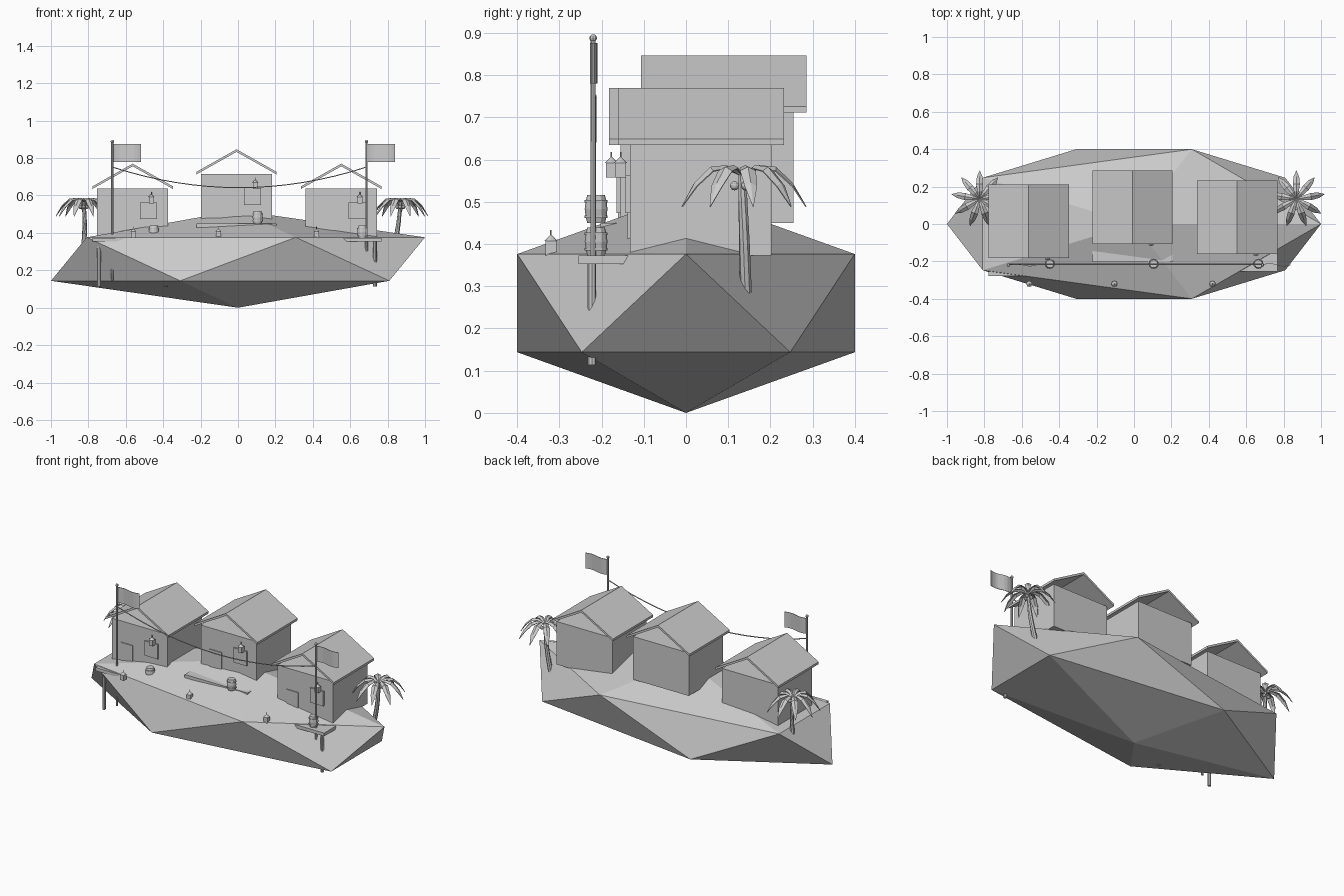
import bpy, bmesh, math
from mathutils import Vector, Matrix

if "Cube" in bpy.data.objects:
    bpy.data.objects.remove(bpy.data.objects["Cube"])

grey = bpy.data.materials.new("plain_grey")
grey.use_nodes = True
grey.diffuse_color = (0.6, 0.6, 0.6, 1)
grey.node_tree.nodes["Principled BSDF"].inputs["Base Color"].default_value = (0.6, 0.6, 0.6, 1)


def finish(name, bm):
    bmesh.ops.recalc_face_normals(bm, faces=bm.faces)
    mesh = bpy.data.meshes.new(name)
    bm.to_mesh(mesh)
    bm.free()
    mesh.materials.append(grey)
    ob = bpy.data.objects.new(name, mesh)
    bpy.context.collection.objects.link(ob)
    return ob


def add_box(bm, lo, hi):
    lo, hi = Vector(lo), Vector(hi)
    m = Matrix.Translation((lo + hi) / 2) @ Matrix.Diagonal((*(hi - lo), 1))
    bmesh.ops.create_cube(bm, size=1, matrix=m)


def box(name, lo, hi):
    bm = bmesh.new()
    add_box(bm, lo, hi)
    return finish(name, bm)


def add_lathe(bm, profile, origin, sides):
    """Stack rings of (radius, height) and close both ends."""
    rings = []
    for r, z in profile:
        rings.append([bm.verts.new(Vector(origin) + Vector((
            r * math.cos(math.tau * i / sides), r * math.sin(math.tau * i / sides), z)))
            for i in range(sides)])
    for a, b in zip(rings, rings[1:]):
        for i in range(sides):
            j = (i + 1) % sides
            bm.faces.new((a[i], a[j], b[j], b[i]))
    bm.faces.new(rings[0])
    bm.faces.new(rings[-1])


def tube(name, points, radii, sides):
    """Sweep a horizontal or upright ring along points."""
    bm = bmesh.new()
    points = [Vector(p) for p in points]
    rings = []
    for k, p in enumerate(points):
        d = points[min(k + 1, len(points) - 1)] - points[max(k - 1, 0)]
        q = d.to_track_quat('Z', 'Y')
        rings.append([bm.verts.new(p + q @ Vector((math.cos(math.tau * i / sides),
                     math.sin(math.tau * i / sides), 0)) * radii[k]) for i in range(sides)])
    for a, b in zip(rings, rings[1:]):
        for i in range(sides):
            j = (i + 1) % sides
            bm.faces.new((a[i], a[j], b[j], b[i]))
    bm.faces.new(rings[0])
    bm.faces.new(rings[-1])
    return finish(name, bm)


def lantern(name, x, y, z):
    bm = bmesh.new()
    add_box(bm, (x - .013, y - .013, z), (x + .013, y + .013, z + .034))
    bmesh.ops.create_cone(bm, cap_ends=True, segments=8, radius1=.016, radius2=.002,
                          depth=.014, matrix=Matrix.Translation((x, y, z + .041)))
    add_lathe(bm, [(.002, .045), (.002, .06)], (x, y, z), 6)
    return finish(name, bm)


def barrel(name, x, y, z):
    bm = bmesh.new()
    add_lathe(bm, [(.021, 0), (.025, .016), (.027, .033), (.025, .05), (.021, .066)], (x, y, z), 12)
    for h in (.012, .048):
        add_lathe(bm, [(.0275, h), (.0275, h + .006)], (x, y, z), 12)
    return finish(name, bm)


# Faceted rock island
bm = bmesh.new()
bmesh.ops.create_icosphere(bm, subdivisions=1, radius=1)
zs = [v.co.z for v in bm.verts]
for v in bm.verts:
    v.co = Vector((v.co.x * 1.118, v.co.y * .47, (v.co.z / max(zs) + 1) * .26))
finish("island", bm)


# Huts with open gable roofs and raised porches
def hut(side, cx, front, base):
    half, depth, wall = .19, .335, .265
    box(side + "_hut_walls", (cx - half, front, base), (cx + half, front + depth, base + wall))
    bm = bmesh.new()
    y0, y1, t = front - .027, front + depth + .03, .014
    for s in (-1, 1):
        section = [(0, .397), (s * .215, .276), (s * .215, .262), (0, .397 - t)]
        ends = [[bm.verts.new((cx + u, y, base + h)) for u, h in section] for y in (y0, y1)]
        for i in range(4):
            j = (i + 1) % 4
            bm.faces.new((ends[0][i], ends[0][j], ends[1][j], ends[1][i]))
        bm.faces.new(ends[0])
        bm.faces.new(ends[1])
    finish(side + "_hut_roof", bm)
    box(side + "_hut_door", (cx - .125, front - .006, base), (cx - .045, front + .01, base + .135))
    box(side + "_hut_window", (cx + .04, front - .01, base + .1), (cx + .13, front + .01, base + .19))
    lantern(side + "_hut_lantern", cx + .1, front - .022, base + .185)
    box(side + "_porch", (cx - .215, front - .122, base - .02), (cx + .215, front + .002, base))
    bm = bmesh.new()
    for s in (-1, 1):
        add_lathe(bm, [(.01, -.26), (.01, -.01)], (cx + s * .18, front - .09, base), 8)
    finish(side + "_porch_posts", bm)
    barrel(side + "_barrel", cx + .113, -.213, base)


hut("right", -.563, -.155, .373)
hut("middle", -.008, -.08, .45)
hut("left", .552, -.133, .373)

# Lanterns along the front edge
for i, x in enumerate((-.56, -.105, .42)):
    lantern("ground_lantern_%d" % (i + 1), x, -.32, .373)

# Flagpoles with waving flags
for side, x in (("right", -.672), ("left", .687)):
    bm = bmesh.new()
    add_lathe(bm, [(.007, .145), (.006, .885)], (x, -.22, 0), 8)
    bmesh.ops.create_uvsphere(bm, u_segments=8, v_segments=6, radius=.009,
                              matrix=Matrix.Translation((x, -.22, .888)))
    finish(side + "_flagpole", bm)
    bm = bmesh.new()
    n = 8
    cols = [[bm.verts.new((x + .153 * i / n, -.22 + .007 * math.sin(math.tau * i / n), z))
             for z in (.78, .876)] for i in range(n + 1)]
    for a, b in zip(cols, cols[1:]):
        bm.faces.new((a[0], b[0], b[1], a[1]))
    flag = finish(side + "_flag", bm)
    mod = flag.modifiers.new("thickness", 'SOLIDIFY')
    mod.thickness = .003

# Sagging rope between the poles
steps = [i / 16 for i in range(17)]
tube("rope", [(-.672 + 1.359 * t, -.215, .642 + .11 * (2 * t - 1) ** 2) for t in steps],
     [.003] * 17, 6)


# Palm trees with folded, drooping leaves
def palm(side, base, top):
    base, top = Vector(base), Vector(top)
    pts = []
    for i in range(6):
        t = i / 5
        p = base.lerp(top, t)
        p.x += .008 * math.sin(math.pi * t)
        pts.append(p)
    tube(side + "_palm_trunk", pts, [.014, .0135, .013, .012, .011, .009], 8)
    bm = bmesh.new()
    spine = [(.0, .0, .004), (.04, .022, .013), (.08, .018, .019), (.12, -.02, .015), (.152, -.075, .001)]
    count = 9
    for k in range(count):
        a = math.tau * (k + .25) / count
        out, across = Vector((math.cos(a), math.sin(a), 0)), Vector((-math.sin(a), math.cos(a), 0))
        rows = []
        for r, h, w in spine:
            mid = top + out * r + Vector((0, 0, h))
            drop = Vector((0, 0, -w * .5))
            rows.append([bm.verts.new(p) for p in (mid - across * w + drop, mid, mid + across * w + drop)])
        for p, q in zip(rows, rows[1:]):
            for i in (0, 1):
                bm.faces.new((p[i], p[i + 1], q[i + 1], q[i]))
    leaves = finish(side + "_palm_leaves", bm)
    leaves.modifiers.new("thickness", 'SOLIDIFY').thickness = .003
    bm = bmesh.new()
    for k in range(3):
        a = math.tau * k / 3 + .5
        bmesh.ops.create_icosphere(bm, subdivisions=2, radius=.011, matrix=Matrix.Translation(
            top + Vector((.018 * math.cos(a), .018 * math.sin(a), -.027))))
    finish(side + "_coconuts", bm)


palm("right", (-.83, .142, .285), (-.825, .133, .565))
palm("left", (.825, .142, .285), (.868, .133, .565))
